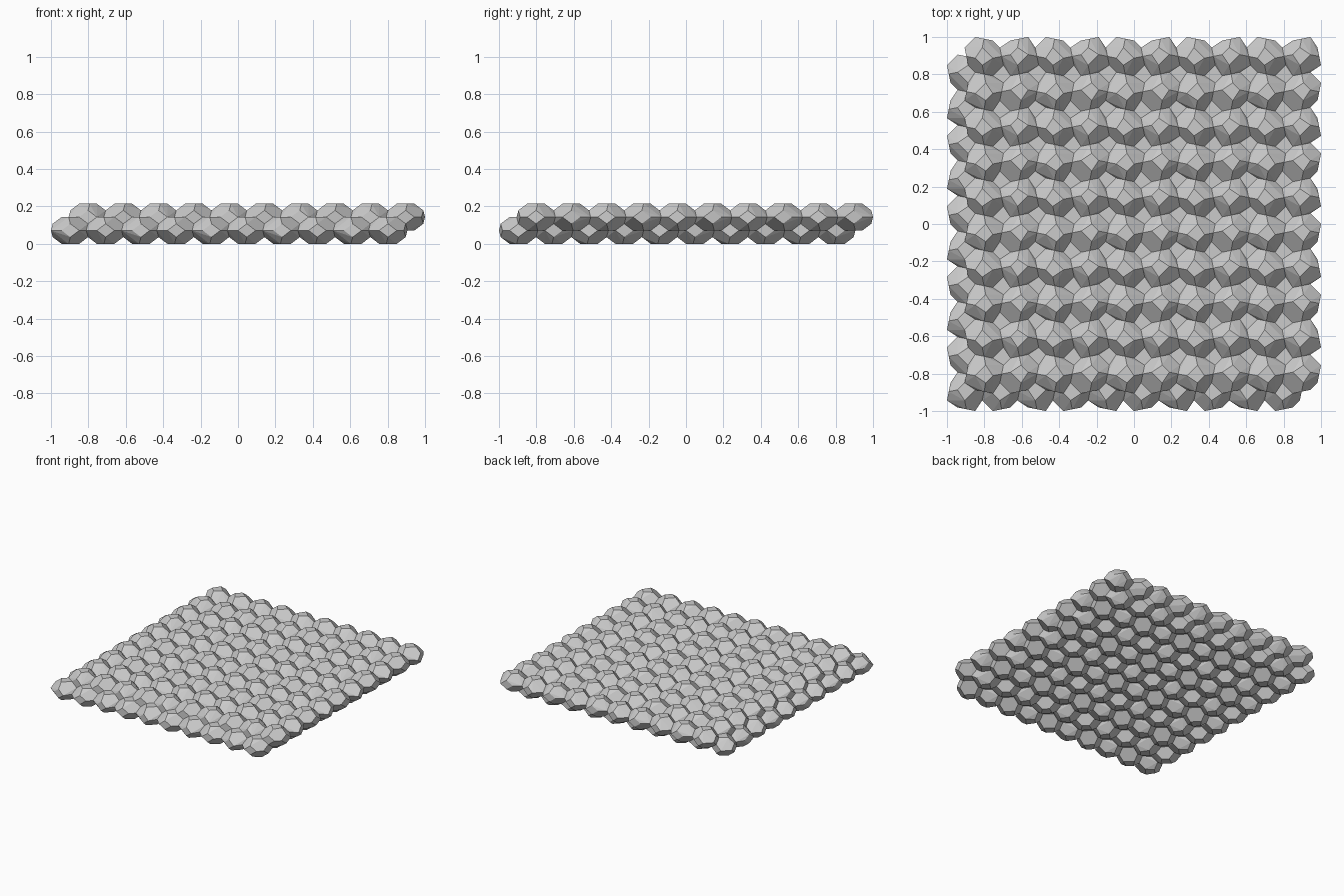
import bpy, bmesh, math

cube = bpy.data.objects.get("Cube")
if cube:
    bpy.data.objects.remove(cube, do_unlink=True)

COUNT = 10                # cells along each side
PITCH = 2 / 10.6          # spacing of neighbouring cells
HEIGHT = 0.143            # height of one cell
SKEW = 0.05               # sideways lean of the contact faces

grey = bpy.data.materials.new("cell_grey")
grey.use_nodes = True
grey.diffuse_color = (0.6, 0.6, 0.6, 1)
grey.node_tree.nodes["Principled BSDF"].inputs["Base Color"].default_value = (0.6, 0.6, 0.6, 1)


def lean(k):
    """Contact faces lean alternately from row to row."""
    return SKEW if k % 2 == 0 else -SKEW


def cell_points(i, j, layer):
    """Corners of a fourteen-sided cell, in units of pitch and height."""
    points = []
    for s in (-1, 1):
        # upright contact faces on the four sides
        points += [(s / 2, 0, z) for z in (-0.25, 0.25)]
        points += [(0, s / 2, z) for z in (-0.25, 0.25)]
        for q in (-1, 1):
            points.append((s / 2 + q * lean(j), q / 4, 0))
            points.append((q / 4, s / 2 - q * lean(i), 0))
    # diamond faces on top and bottom fit the gaps of the next layer
    for s in (-1, 1):
        below_row = j - 1 + layer
        below_col = i - 1 + layer
        for z in (-0.5, 0.5):
            k = 0 if s < 0 else 1
            points.append((-s * lean(below_row + k), s / 4, z))
            points.append((s / 4, s * lean(below_col + k), z))
    return points


def build_cell(bm, i, j, layer):
    cell = bmesh.new()
    for x, y, z in cell_points(i, j, layer):
        cell.verts.new((x * PITCH, y * PITCH, z * HEIGHT))
    hull = bmesh.ops.convex_hull(cell, input=cell.verts[:])
    loose = [v for v in cell.verts if not v.link_faces]
    bmesh.ops.delete(cell, geom=loose, context="VERTS")
    bmesh.ops.dissolve_limit(cell, angle_limit=math.radians(3),
                             verts=cell.verts[:], edges=cell.edges[:])
    bmesh.ops.recalc_face_normals(cell, faces=cell.faces[:])
    # place the cell in its layer
    shift = (COUNT - 0.5) / 2 - layer / 2
    move = ((i - shift) * PITCH, (j - shift) * PITCH, HEIGHT * (1 + layer) / 2)
    bmesh.ops.translate(cell, verts=cell.verts[:], vec=move)
    corner = {v: bm.verts.new(v.co) for v in cell.verts}
    for face in cell.faces:
        bm.faces.new([corner[v] for v in face.verts])
    cell.free()


# two interlocking layers of cells
for layer, name in enumerate(("lower_cell_layer", "upper_cell_layer")):
    bm = bmesh.new()
    for i in range(COUNT):
        for j in range(COUNT):
            build_cell(bm, i, j, layer)
    mesh = bpy.data.meshes.new(name)
    bm.to_mesh(mesh)
    bm.free()
    mesh.materials.append(grey)
    bpy.context.collection.objects.link(bpy.data.objects.new(name, mesh))
